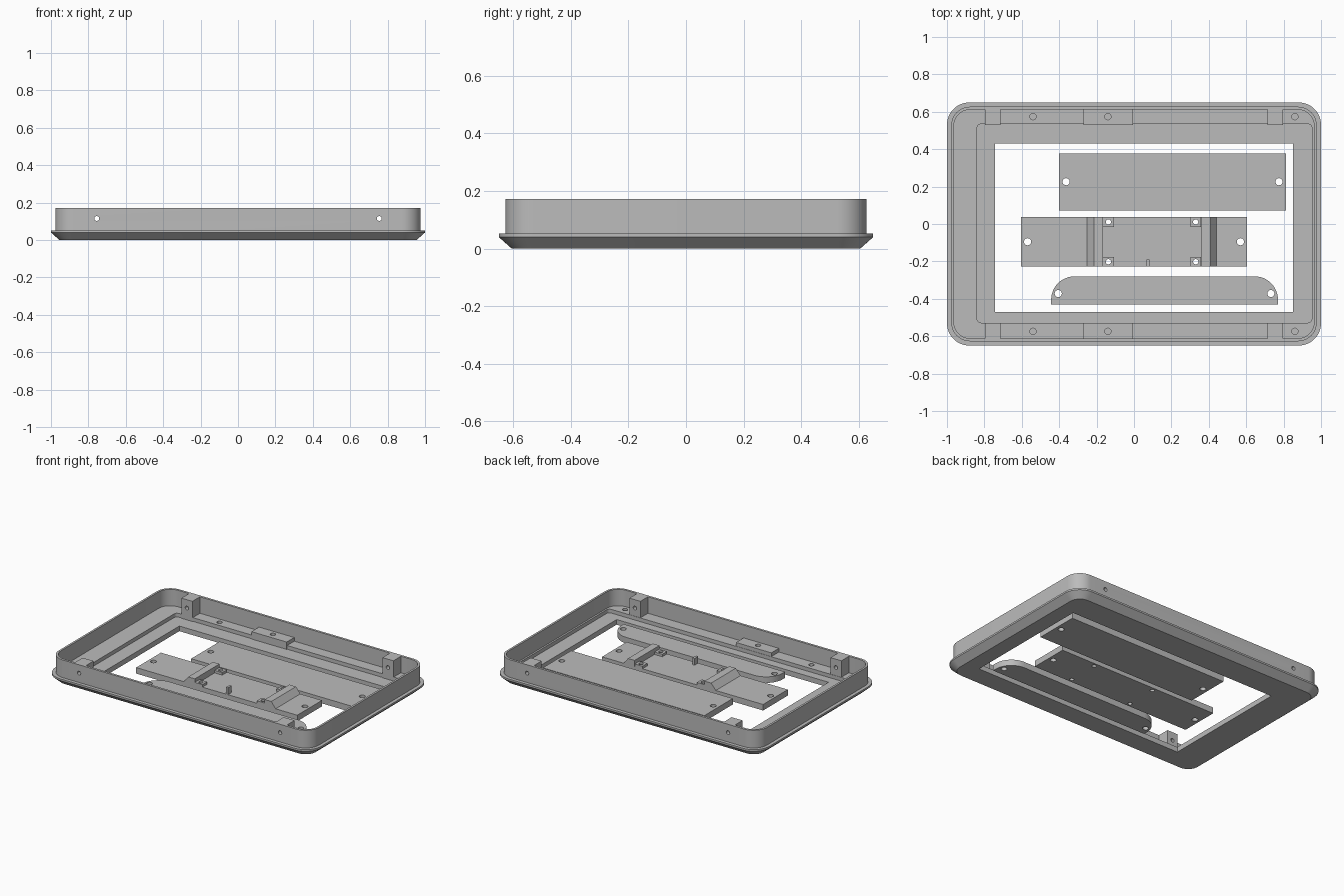
import bpy, bmesh, math

if "Cube" in bpy.data.objects:
    bpy.data.objects.remove(bpy.data.objects["Cube"], do_unlink=True)

grey = bpy.data.materials.new("plain grey")
grey.use_nodes = True
grey.diffuse_color = (0.5, 0.5, 0.5, 1)
grey.node_tree.nodes["Principled BSDF"].inputs["Base Color"].default_value = (0.5, 0.5, 0.5, 1)


def finish(name, bm):
    bmesh.ops.recalc_face_normals(bm, faces=bm.faces)
    mesh = bpy.data.meshes.new(name)
    bm.to_mesh(mesh)
    bm.free()
    mesh.materials.append(grey)
    ob = bpy.data.objects.new(name, mesh)
    bpy.context.collection.objects.link(ob)
    return ob


def rounded(hx, hy, r, cx=0, cy=0, steps=12):
    """Outline of a rounded rectangle, counter-clockwise."""
    pts = []
    for q, (sx, sy) in enumerate([(1, 1), (-1, 1), (-1, -1), (1, -1)]):
        for i in range(steps + 1):
            a = math.pi / 2 * (q + i / steps)
            pts.append((cx + sx * (hx - r) + r * math.cos(a),
                        cy + sy * (hy - r) + r * math.sin(a)))
    return pts


def loft(name, layers):
    """Join equal outlines, given as (points, z), into a closed solid."""
    bm = bmesh.new()
    rings = [[bm.verts.new((x, y, z)) for x, y in pts] for pts, z in layers]
    for a, b in zip(rings, rings[1:]):
        for i in range(len(a)):
            j = (i + 1) % len(a)
            bm.faces.new((a[i], a[j], b[j], b[i]))
    bm.faces.new(rings[0][::-1])
    bm.faces.new(rings[-1])
    return finish(name, bm)


def box(name, x0, x1, y0, y1, z0, z1):
    pts = [(x0, y0), (x1, y0), (x1, y1), (x0, y1)]
    return loft(name, [(pts, z0), (pts, z1)])


def drill(x, y, r, z0, z1):
    pts = [(x + r * math.cos(i * math.pi / 12), y + r * math.sin(i * math.pi / 12)) for i in range(24)]
    return loft("drill", [(pts, z0), (pts, z1)])


def combine(ob, tool, op="DIFFERENCE"):
    """Apply a boolean and drop the tool."""
    mod = ob.modifiers.new("bool", "BOOLEAN")
    mod.operation, mod.solver, mod.object = op, "EXACT", tool
    bpy.context.view_layer.objects.active = ob
    bpy.ops.object.modifier_apply(modifier=mod.name)
    bpy.data.objects.remove(tool, do_unlink=True)


RIM, LEDGE, FLOOR, PLATE = 0.172, 0.06, 0.035, 0.041

# Bezel: bevelled front, thin lip, upright wall and inner ledge
frame = loft("bezel_frame", [
    (rounded(0.955, 0.605, 0.075), 0),
    (rounded(1, 0.65, 0.12), 0.04),
    (rounded(1, 0.65, 0.12), 0.052),
    (rounded(0.977, 0.627, 0.1), 0.052),
    (rounded(0.977, 0.627, 0.1), RIM),
    (rounded(0.963, 0.611, 0.086), RIM),
    (rounded(0.963, 0.611, 0.086), LEDGE)])

# Screen pocket and off-centre window
pocket = rounded(0.895, 0.531, 0.02, 0.056, 0.003, 4)
combine(frame, loft("pocket", [(pocket, FLOOR), (pocket, 0.3)]))
combine(frame, box("window", -0.742, 0.85, -0.47, 0.43, -0.1, 0.2))

# Screw posts and clip blocks along both long walls
for s in (-1, 1):
    y0, y1 = sorted((s * 0.53, s * 0.618))
    for x in (-0.755, 0.755):
        combine(frame, box("post", x - 0.041, x + 0.041, y0, y1, 0.03, RIM), "UNION")
    combine(frame, box("clip", -0.27, -0.005, y0, y1, 0.03, 0.085), "UNION")
    for x in (-0.54, -0.14, 0.86):
        combine(frame, drill(x, s * 0.574, 0.017, 0.025, 0.12))

# Side screw holes right across the bezel
for x in (-0.755, 0.755):
    bar = drill(0, 0, 0.013, -1, 1)
    bar.rotation_euler.x = math.pi / 2
    bar.location = (x, 0, 0.115)
    bpy.context.view_layer.update()
    combine(frame, bar)

# Wide cover plate
cover = box("cover_plate", -0.402, 0.812, 0.072, 0.377, 0, PLATE)
for x in (-0.363, 0.775):
    combine(cover, drill(x, 0.226, 0.019, -0.1, 0.2))

# Board tray: side profile with two ridges, extruded along y
profile = [(-0.605, 0), (0.605, 0), (0.605, PLATE), (0.442, PLATE), (0.41, 0.082), (0.36, 0.082),
           (0.36, PLATE), (-0.165, PLATE), (-0.165, 0.082), (-0.215, 0.082), (-0.25, PLATE), (-0.605, PLATE)]
bm = bmesh.new()
side = bm.faces.new([bm.verts.new((x, -0.228, z)) for x, z in profile])
out = bmesh.ops.extrude_face_region(bm, geom=[side])["geom"]
bmesh.ops.translate(bm, vec=(0, 0.265, 0), verts=[v for v in out if isinstance(v, bmesh.types.BMVert)])
tray = finish("board_tray", bm)

# Corner standoffs and locating rib
for x in (-0.137, 0.33):
    for y in (0.011, -0.202):
        combine(tray, box("standoff", x - 0.029, x + 0.029, y - 0.026, y + 0.026, 0.02, 0.058), "UNION")
        combine(tray, drill(x, y, 0.014, -0.1, 0.2))
combine(tray, box("rib", 0.068, 0.084, -0.228, -0.19, 0.02, 0.087), "UNION")
for x in (-0.569, 0.569):
    combine(tray, drill(x, -0.095, 0.019, -0.1, 0.2))

# Narrow bar with two rounded back corners
arc = [(math.cos(i * math.pi / 24) * 0.125, math.sin(i * math.pi / 24) * 0.125) for i in range(13)]
outline = [(-0.443, -0.43), (0.77, -0.43)]
outline += [(0.645 + x, -0.405 + y) for x, y in arc]
outline += [(-0.318 - x, -0.405 + y) for x, y in reversed(arc)]
bar = loft("rounded_bar", [(outline, 0), (outline, PLATE)])
for x in (-0.405, 0.732):
    combine(bar, drill(x, -0.372, 0.019, -0.1, 0.2))

# Smooth the rounded corners and holes only
for ob in (frame, cover, tray, bar):
    bpy.ops.object.select_all(action="DESELECT")
    ob.select_set(True)
    bpy.context.view_layer.objects.active = ob
    bpy.ops.object.shade_smooth_by_angle(angle=math.radians(30))
